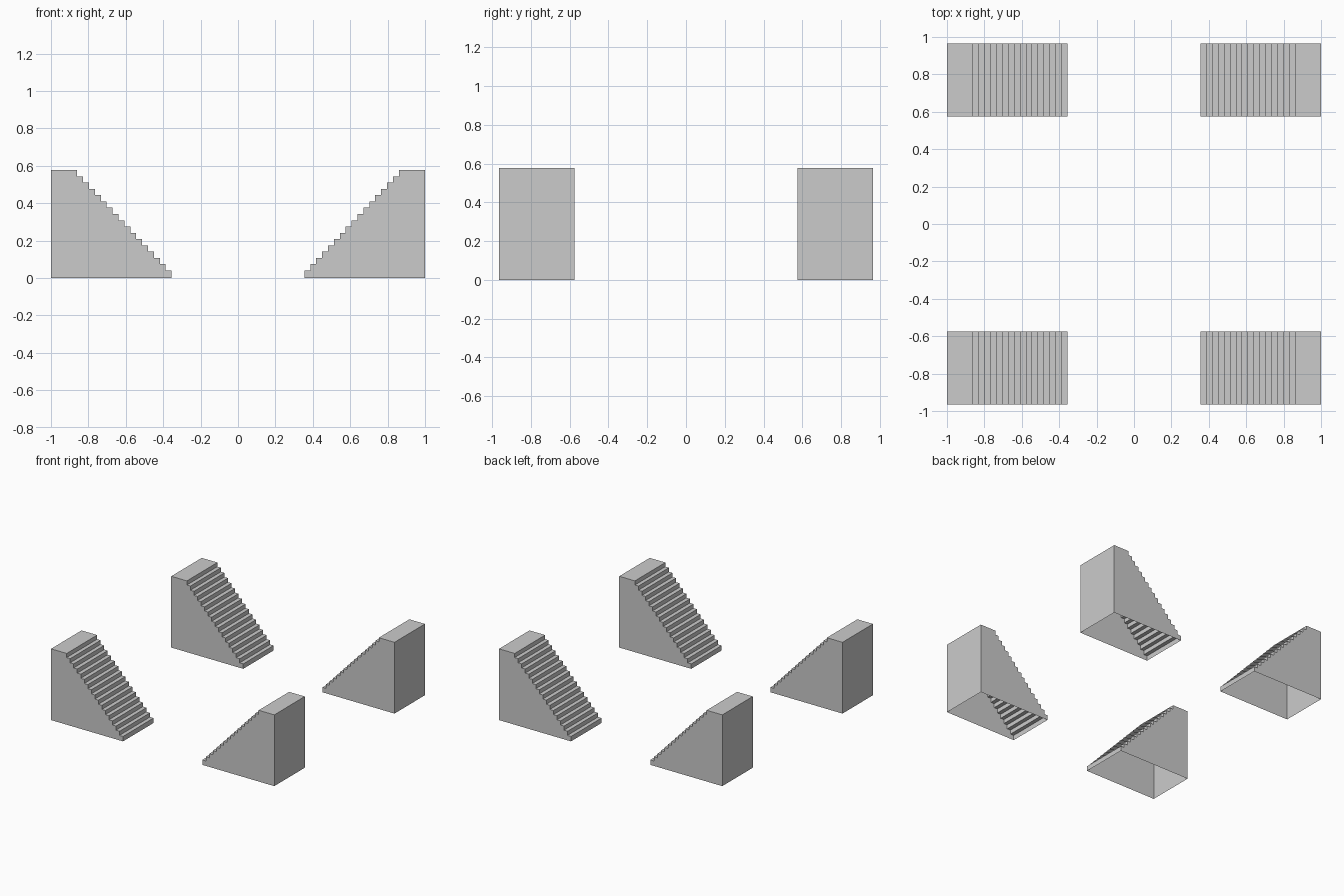
import bpy, bmesh
from math import pi

if "Cube" in bpy.data.objects:
    bpy.data.objects.remove(bpy.data.objects["Cube"])

STEPS = 16
X_OUT, X_LAND, X_TOE = 1.0, 0.86, 0.355   # back wall, landing edge, lowest riser
HEIGHT, FIRST_RISE = 0.577, 0.04
WIDTH, Y_MID = 0.39, 0.769
RUN = (X_LAND - X_TOE) / STEPS
RISE = (HEIGHT - FIRST_RISE) / STEPS

# Stepped side profile, from the foot of the stairs up to the back wall
profile = [(X_TOE, 0)]
for i in range(STEPS + 1):
    z = FIRST_RISE + i * RISE
    profile.append((X_TOE + i * RUN, z))
    profile.append((X_TOE + (i + 1) * RUN if i < STEPS else X_OUT, z))
profile.append((X_OUT, 0))

# Hollow staircase shell: two sides, treads, risers and back wall, open underneath
bm = bmesh.new()
front = [bm.verts.new((x, -WIDTH / 2, z)) for x, z in profile]
back = [bm.verts.new((x, WIDTH / 2, z)) for x, z in profile]
bm.faces.new(front)
bm.faces.new(back[::-1])
for i in range(len(profile) - 1):
    bm.faces.new((front[i], front[i + 1], back[i + 1], back[i]))
bmesh.ops.recalc_face_normals(bm, faces=bm.faces)
mesh = bpy.data.meshes.new("staircase")
bm.to_mesh(mesh)
bm.free()

# Four staircases, the left pair turned to face the right pair
for side, angle in (("right", 0), ("left", pi)):
    for end, y in (("front", -Y_MID), ("back", Y_MID)):
        stairs = bpy.data.objects.new(f"staircase_{end}_{side}", mesh)
        stairs.location.y = y
        stairs.rotation_euler.z = angle
        bpy.context.collection.objects.link(stairs)
